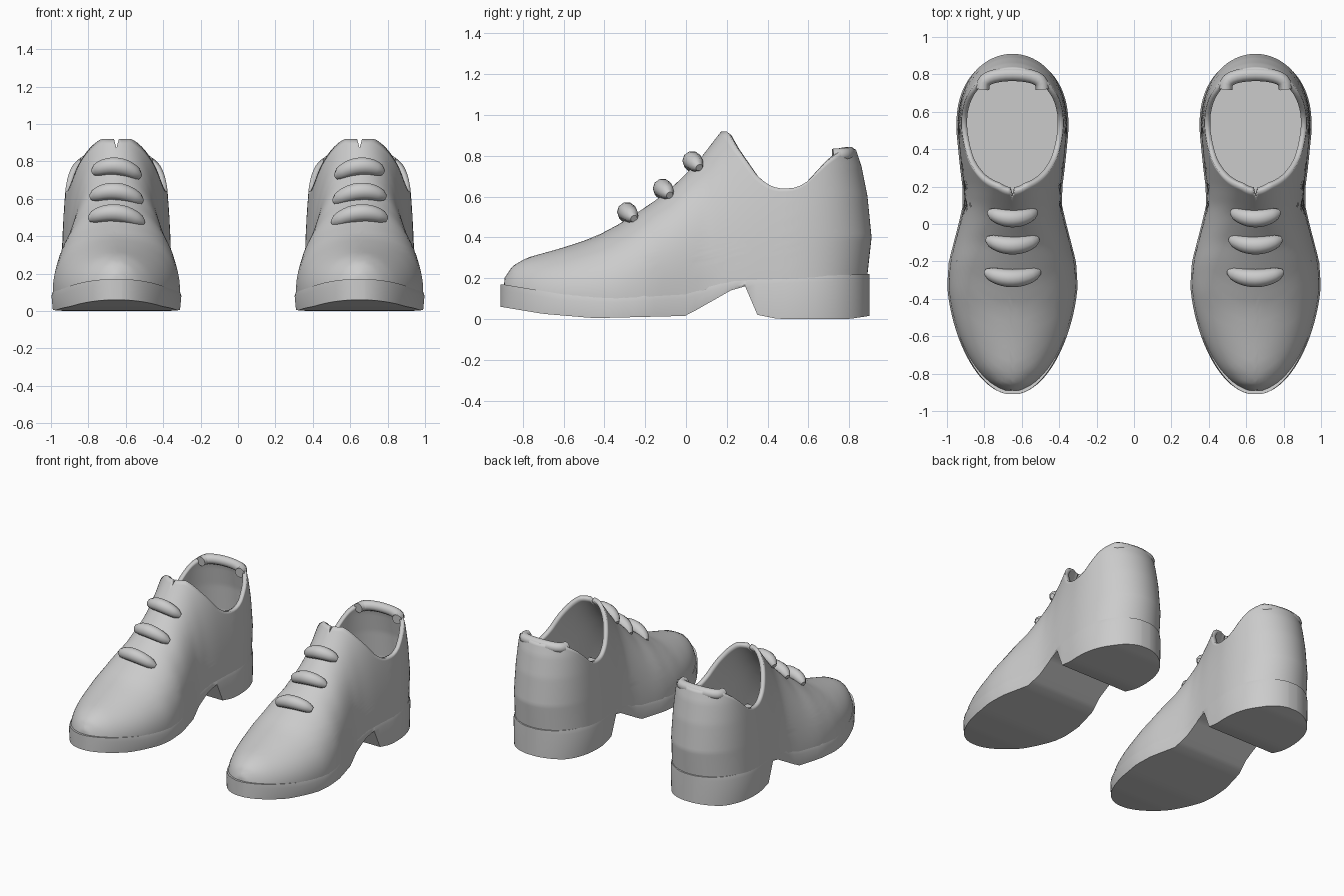
import bpy, bmesh, math
from mathutils import Vector

cube = bpy.data.objects.get("Cube")
if cube:
    bpy.data.objects.remove(cube, do_unlink=True)

CX = 0.65            # centre line of the left shoe, mirrored for the right one
COLS, ROWS = 48, 36  # columns per side and rows of the upper

grey = bpy.data.materials.new("grey leather")
grey.use_nodes = True
grey.diffuse_color = (0.6, 0.6, 0.6, 1)
grey.node_tree.nodes["Principled BSDF"].inputs["Base Color"].default_value = (0.6, 0.6, 0.6, 1)


def lerp(table, v):
    if v <= table[0][0]:
        return table[0][1]
    for (a, p), (b, q) in zip(table, table[1:]):
        if v <= b:
            return p + (q - p) * (v - a) / (b - a)
    return table[-1][1]


# Profiles along the shoe: half width, vamp ridge, collar rim, sole and heel back
WIDTH = [(-.35, .35), (-.2, .34), (0, .288), (.1, .265), (.2, .267), (.3, .28), (.5, .3)]
RIDGE = [(-.895, .1), (-.89, .2), (-.85, .26), (-.78, .3), (-.6, .35), (-.45, .4),
         (-.3, .48), (-.1, .615), (.05, .76), (.18, .93), (.95, 2)]
RIM = [(.2, .92), (.25, .84), (.3, .77), (.35, .7), (.4, .66), (.45, .64), (.52, .64),
       (.58, .66), (.62, .7), (.66, .74), (.7, .78), (.78, .84), (.83, .83)]
BACK = [(.1, .88), (.22, .89), (.4, .91), (.6, .89), (.75, .86), (.84, .83)]
SOLE_TOP = [(-.9, .17), (-.6, .12), (-.35, .11), (0, .13), (.2, .19), (.35, .2), (.9, .22)]
SOLE_LOW = [(-.91, .06), (-.7, .025), (-.45, .004), (0, .015), (.22, .14), (.29, .16),
            (.35, .02), (.45, 0), (.8, 0), (.9, .015)]
FRONT = [(z, y) for y, z in RIDGE]


def half_width(y, tip, back):
    """Plan outline with a rounded toe and a rounded heel."""
    toe = min(1, max(0, (-.3 - y) / (-.3 - tip)))
    heel = min(1, max(0, (y - .52) / (back - .52)))
    return lerp(WIDTH, y) * math.sqrt(1 - toe ** 1.65) * math.sqrt(1 - heel ** 2.3)


def upper_point(k, z):
    """Point of column k (toe to heel) on the outer skin at height z."""
    front, back = lerp(FRONT, z), lerp(BACK, z)
    y = front + (back - front) * (1 - math.cos(math.pi * k / COLS)) / 2
    rise = min(1, max(0, (z - .1) / (lerp(RIDGE, y) - .1)))
    if k in (0, COLS):
        return 0, y
    return .98 * half_width(y, -.897, back) * math.sqrt(1 - rise ** 2.2), y


def rim_height(k):
    low, high = .3, .93
    for _ in range(30):
        z = (low + high) / 2
        if z < lerp(RIM, upper_point(k, z)[1]):
            low = z
        else:
            high = z
    return low


def finish(name, bm, angle=40, solid=0):
    bmesh.ops.remove_doubles(bm, verts=bm.verts, dist=.0005)
    bmesh.ops.recalc_face_normals(bm, faces=bm.faces)
    mesh = bpy.data.meshes.new(name)
    bm.to_mesh(mesh)
    bm.free()
    mesh.materials.append(grey)
    obj = bpy.data.objects.new(name, mesh)
    bpy.context.collection.objects.link(obj)
    if solid:
        wall = obj.modifiers.new("wall", "SOLIDIFY")
        wall.thickness = solid
        wall.offset = -1
    obj.modifiers.new("pair", "MIRROR").use_mirror_merge = False
    bpy.ops.object.select_all(action="DESELECT")
    obj.select_set(True)
    bpy.context.view_layer.objects.active = obj
    bpy.ops.object.shade_smooth_by_angle(angle=math.radians(angle))
    return obj


def loft(bm, rings, caps=True):
    rows = [[bm.verts.new(p) for p in ring] for ring in rings]
    for a, b in zip(rows, rows[1:]):
        for i in range(len(a)):
            j = (i + 1) % len(a)
            bm.faces.new((a[i], a[j], b[j], b[i]))
    if caps:
        bm.faces.new(rows[0])
        bm.faces.new(rows[-1])


# Upper: columns climb from the welt to the collar rim, with a slit in the tongue
columns = []
for k in range(COLS + 1):
    base = lerp(SOLE_TOP, upper_point(k, .15)[1]) - .02
    top = .87 if k == 0 else rim_height(k)
    column = []
    for r in range(ROWS + 1):
        z = base + (top - base) * (r / ROWS) ** 1.2
        column.append((*upper_point(k, z), z))
    columns.append(column)
loop = [(k, 1) for k in range(COLS + 1)] + [(k, -1) for k in range(COLS - 1, 0, -1)]
bm = bmesh.new()
loft(bm, [[(CX + s * columns[k][r][0], *columns[k][r][1:]) for k, s in loop]
          for r in range(ROWS + 1)], caps=False)
finish("uppers", bm, 60, .03)

# Insole inside the opening
bm = bmesh.new()
steps = [-.2 + 1.06 * i / 20 for i in range(21)]
outline = [(.9 * half_width(y, -.9, .87), y) for y in steps]
sides = [(CX + x, y) for x, y in outline] + [(CX - x, y) for x, y in reversed(outline)]
bm.faces.new([bm.verts.new((x, y, .25)) for x, y in sides])
finish("insoles", bm)

# Sole and heel block in one strip of sections
bm = bmesh.new()
stations = [-.005 - .905 * math.cos(math.pi * i / 56) for i in range(57)] + [.22, .29, .35]
rings = []
for y in sorted(stations):
    w = max(.0006, half_width(y, -.912, .902))
    lo, hi = lerp(SOLE_LOW, y), lerp(SOLE_TOP, y)
    mid = hi - .03
    rings.append([(CX + x, y, z) for x, z in
                  ((w * .98, lo), (w, mid), (w * .97, hi),
                   (-w * .97, hi), (-w, mid), (-w * .98, lo))])
loft(bm, rings)
finish("soles", bm, 40)


def tube(bm, path, radii, sides=10):
    rings = []
    for i, p in enumerate(path):
        along = (path[min(i + 1, len(path) - 1)] - path[max(i - 1, 0)]).normalized()
        u = along.cross(Vector((0, 0, 1))).normalized()
        v = u.cross(along)
        turn = [math.tau * n / sides for n in range(sides)]
        rings.append([p + radii[i] * (u * math.cos(t) + v * math.sin(t)) for t in turn])
    loft(bm, rings)


# Laces: three plump crescents across the vamp
for name, y, z, reach in (("top_laces", .03, .775, .125), ("middle_laces", -.115, .64, .135),
                          ("bottom_laces", -.29, .525, .143)):
    bm = bmesh.new()
    spread = [i / 6 - 1 for i in range(13)]
    path = [Vector((CX + reach * t, y + .035 * t * t, z - .045 * t * t + .012 * t))
            for t in spread]
    tube(bm, path, [.018 + .03 * math.sqrt(1 - t * t) for t in spread])
    finish(name, bm, 50)

# Padded roll on the back of the collar
bm = bmesh.new()
arc = [math.pi * i / 14 for i in range(15)]
path = [Vector((CX - .16 * math.cos(t), .72 + .08 * math.sin(t) ** .6, .8 + .01 * math.sin(t)))
        for t in arc]
tube(bm, path, [.036] * len(path))
finish("collar_rolls", bm, 50)
